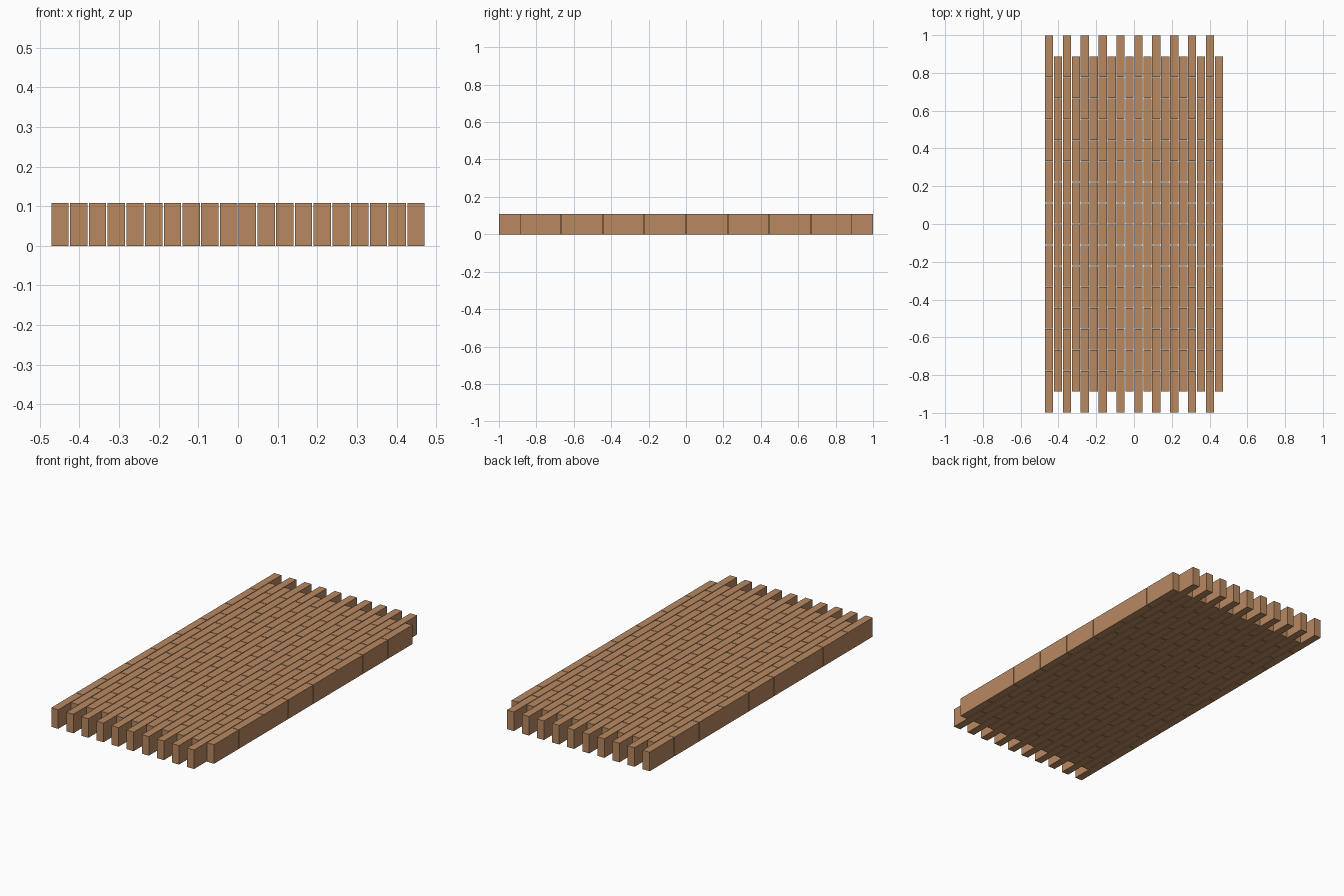
import bpy

if "Cube" in bpy.data.objects:
    bpy.data.objects.remove(bpy.data.objects["Cube"])

PITCH_X, WIDTH = 0.0473, 0.0436
PITCH_Y, GAP_Y = 2.0 / 9, 0.003
HEIGHT = 0.108
COLUMNS = 20

clay = bpy.data.materials.new("clay")
clay.diffuse_color = (0.48, 0.25, 0.12, 1)
clay.use_nodes = True
clay.node_tree.nodes["Principled BSDF"].inputs["Base Color"].default_value = clay.diffuse_color

# One shared brick, standing on its narrow edge with its base at z = 0
bpy.ops.mesh.primitive_cube_add(size=1)
first = bpy.context.object
mesh = first.data
mesh.name = "paving_brick"
for v in mesh.vertices:
    v.co.x *= WIDTH
    v.co.y *= PITCH_Y - GAP_Y
    v.co.z = (v.co.z + 0.5) * HEIGHT
mesh.materials.append(clay)
bpy.data.objects.remove(first)

# Running bond: columns alternate between nine bricks and eight bricks
for col in range(COLUMNS):
    count = 9 if col % 2 == 0 else 8
    x = (col - (COLUMNS - 1) / 2) * PITCH_X
    for row in range(count):
        brick = bpy.data.objects.new(f"brick_{col + 1}_{row + 1}", mesh)
        brick.location = (x, (row - (count - 1) / 2) * PITCH_Y, 0)
        bpy.context.collection.objects.link(brick)
